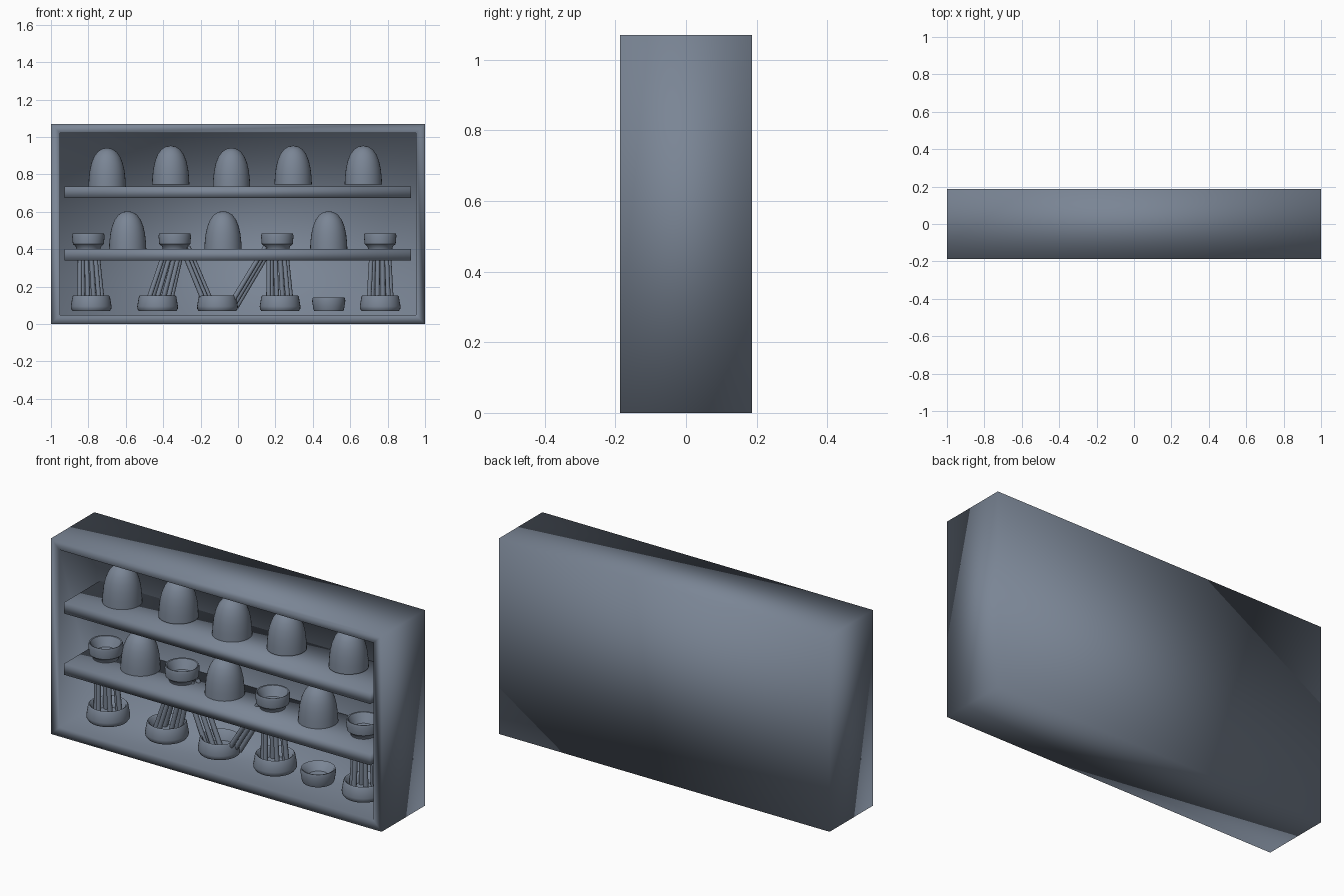
import bpy, bmesh, math
from mathutils import Vector

if "Cube" in bpy.data.objects:
    bpy.data.objects.remove(bpy.data.objects["Cube"])

slate = bpy.data.materials.new("slate_grey")
slate.diffuse_color = (0.195, 0.235, 0.30, 1)
slate.use_nodes = True
slate.node_tree.nodes["Principled BSDF"].inputs["Base Color"].default_value = slate.diffuse_color


def finish(bm, name, angle=None):
    bmesh.ops.recalc_face_normals(bm, faces=bm.faces)
    me = bpy.data.meshes.new(name)
    bm.to_mesh(me)
    bm.free()
    ob = bpy.data.objects.new(name, me)
    bpy.context.collection.objects.link(ob)
    me.materials.append(slate)
    me.shade_smooth()
    if angle:
        me.set_sharp_from_angle(angle=math.radians(angle))
    return ob


def box(lo, hi):
    bm = bmesh.new()
    bmesh.ops.create_cube(bm, size=1)
    lo, hi = Vector(lo), Vector(hi)
    for v in bm.verts:
        v.co = Vector(lo[i] + (v.co[i] + 0.5) * (hi[i] - lo[i]) for i in range(3))
    return bm


def lathe(name, profile, x, z, y=0.0, sides=32):
    # Revolve (radius, height) points around a vertical axis
    bm = bmesh.new()
    vs = [bm.verts.new((x + r, y, z + h)) for r, h in profile]
    es = [bm.edges.new(p) for p in zip(vs, vs[1:])]
    bmesh.ops.spin(bm, geom=vs + es, cent=(x, y, 0), axis=(0, 0, 1),
                   angle=2 * math.pi, steps=sides, use_duplicate=False)
    bmesh.ops.remove_doubles(bm, verts=bm.verts, dist=1e-4)
    return finish(bm, name, 40)


def strand(name, a, b, r=0.012):
    a, b = Vector(a), Vector(b)
    bm = bmesh.new()
    bmesh.ops.create_cone(bm, cap_ends=True, segments=10, radius1=r * 1.1,
                          radius2=r, depth=(b - a).length)
    rot = (b - a).to_track_quat('Z', 'Y')
    for v in bm.verts:
        v.co = rot @ v.co + (a + b) / 2
    return finish(bm, name, 40)


# Display case: box with the front inset and pushed back into a cavity
bm = box((-1, -0.187, 0), (1, 0.187, 1.07))
bm.normal_update()
front = [f for f in bm.faces if f.normal.y < -0.9]
bmesh.ops.inset_region(bm, faces=front, thickness=0.07)
hollow = bmesh.ops.extrude_face_region(bm, geom=front)
bmesh.ops.translate(bm, vec=(0, 0.32, 0),
                    verts=[v for v in hollow["geom"] if isinstance(v, bmesh.types.BMVert)])
bmesh.ops.delete(bm, geom=[f for f in front if f.is_valid], context='FACES_ONLY')
finish(bm, "display_case")

# Two shelves
for name, z0, z1 in (("lower_shelf", 0.34, 0.40), ("upper_shelf", 0.675, 0.735)):
    finish(box((-0.928, -0.178, z0), (0.925, 0.133, z1)), name)

# Domed caps on both shelves
dome = [(0, 0), (0.1, 0), (0.098, 0.04), (0.093, 0.085), (0.084, 0.125), (0.07, 0.16),
        (0.05, 0.187), (0.026, 0.202), (0, 0.207)]
caps = [(-0.70, 0.735), (-0.36, 0.747), (-0.035, 0.735), (0.295, 0.747), (0.67, 0.747),
        (-0.59, 0.397), (-0.08, 0.397), (0.485, 0.397)]
for i, (x, z) in enumerate(caps):
    lathe(f"domed_cap_{i + 1}", dome, x, z)

# Hollow cups: large on the floor, small on the lower shelf
big = [(0, 0), (0.1, 0), (0.108, 0.012), (0.109, 0.025), (0.1, 0.077), (0.095, 0.083),
       (0.087, 0.078), (0.07, 0.03), (0, 0.02)]
small = [(0, 0), (0.064, 0), (0.068, 0.015), (0.083, 0.028), (0.087, 0.072), (0.083, 0.085),
         (0.077, 0.083), (0.05, 0.035), (0, 0.025)]
low = [(0, 0), (0.078, 0), (0.082, 0.01), (0.089, 0.055), (0.085, 0.072), (0.078, 0.07),
       (0.05, 0.03), (0, 0.02)]
floor_x = [-0.785, -0.43, -0.11, 0.225, 0.76]
shelf_x = [-0.80, -0.338, 0.21, 0.76]
for i, x in enumerate(floor_x):
    lathe(f"floor_cup_{i + 1}", big, x, 0.07)
for i, x in enumerate(shelf_x):
    lathe(f"shelf_cup_{i + 1}", small, x, 0.40)
lathe("short_cup", low, 0.485, 0.07)

# Strand bundles joining floor cups to the cups above
for n, (f, s) in enumerate(((0, 0), (1, 1), (3, 2), (4, 3))):
    for k in range(6):
        a = math.radians(60 * k + 15)
        c, d = math.cos(a), math.sin(a)
        strand(f"strand_{n + 1}_{k + 1}",
               (floor_x[f] + 0.064 * c, 0.064 * d, 0.09),
               (shelf_x[s] + 0.046 * c, 0.046 * d, 0.415))

# Slanted strands fanning out of the middle floor cup
for side, x0, x1 in (("left", -0.15, -0.285), ("right", -0.03, 0.165)):
    for k in (-1, 0, 1):
        strand(f"slanted_strand_{side}_{k + 2}",
               (x0 + 0.02 * k, 0.03 * k, 0.09), (x1 + 0.018 * k, 0.03 * k, 0.415))
